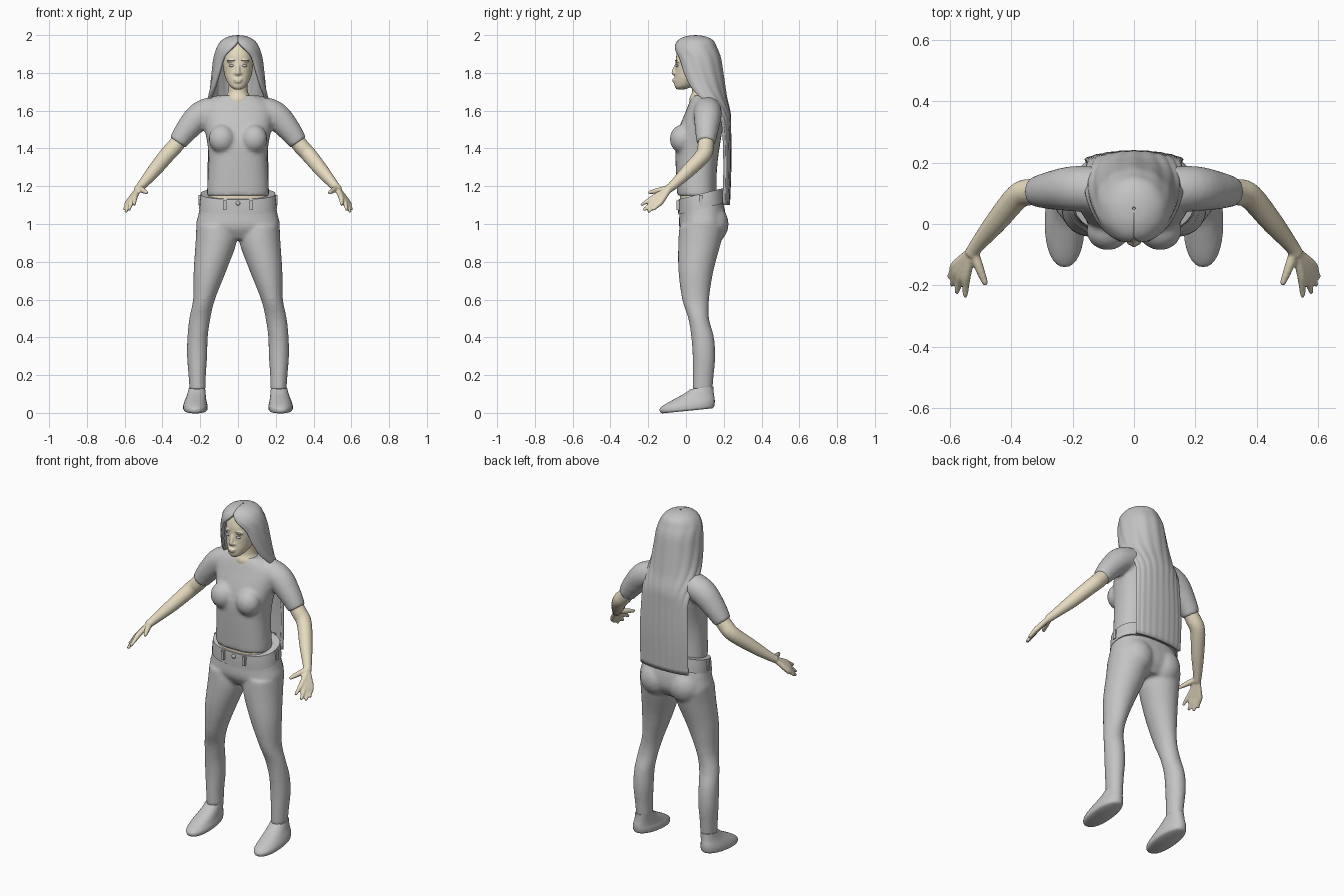
import bpy, bmesh
from math import sin, cos, pi, radians
from mathutils import Vector

cube = bpy.data.objects.get("Cube")
if cube:
    bpy.data.objects.remove(cube)


def material(name, color):
    m = bpy.data.materials.new(name)
    m.use_nodes = True
    m.diffuse_color = (*color, 1)
    m.node_tree.nodes["Principled BSDF"].inputs["Base Color"].default_value = (*color, 1)
    return m


GREY = material("cloth grey", (0.55, 0.55, 0.55))
SKIN = material("warm skin", (0.8, 0.71, 0.53))


def smooth_rows(rows, k=5):
    """Catmull-Rom interpolation through rows of numbers."""
    out, last = [], len(rows) - 1
    for i in range(last):
        quad = zip(rows[max(i - 1, 0)], rows[i], rows[i + 1], rows[min(i + 2, last)])
        quad = list(quad)
        for j in range(k):
            t = j / k
            out.append([b + 0.5 * t * (c - a + t * (2 * a - 5 * b + 4 * c - d + t * (3 * (b - c) + d - a)))
                        for a, b, c, d in quad])
    return out + [list(rows[-1])]


def skin_rings(bm, rings, closed=True):
    """Join rings of points with quads, and cap the ends of closed ones."""
    vs = [[bm.verts.new(p) for p in ring] for ring in rings]
    n = len(vs[0])
    for a, b in zip(vs, vs[1:]):
        for i in range(n if closed else n - 1):
            j = (i + 1) % n
            bm.faces.new((a[i], a[j], b[j], b[i]))
    if closed:
        bm.faces.new(vs[0])
        bm.faces.new(vs[-1])


def loft(bm, rows, s=1, power=2.0, tilt=0.0, n=32):
    """Level sections given as z, x low, x high, y front, y back."""
    rings = []
    for z, x0, x1, y0, y1 in smooth_rows(rows):
        ring = []
        for i in range(n):
            c, d = cos(2 * pi * i / n), sin(2 * pi * i / n)
            c = abs(c) ** (2 / power) * (1 if c > 0 else -1)
            d = abs(d) ** (2 / power) * (1 if d > 0 else -1)
            y = (y0 + y1) / 2 + d * (y1 - y0) / 2
            ring.append((s * ((x0 + x1) / 2 + c * (x1 - x0) / 2), y, z + tilt * (y - 0.08)))
        rings.append(ring)
    skin_rings(bm, rings)


def body(bm, rows, **kw):
    """Loft centred on x = 0, rows as z, half width, y front, y back."""
    loft(bm, [(z, -w, w, a, b) for z, w, a, b in rows], **kw)


def tube(bm, path, s=1, n=16):
    """Round limb through points given as x, y, z, radius."""
    pts = smooth_rows(path)
    rings = []
    for i, p in enumerate(pts):
        d = Vector(pts[min(i + 1, len(pts) - 1)][:3]) - Vector(pts[max(i - 1, 0)][:3])
        q = d.to_track_quat('Z', 'Y')
        ring = [Vector(p[:3]) + q @ Vector((cos(2 * pi * k / n), sin(2 * pi * k / n), 0)) * p[3]
                for k in range(n)]
        rings.append([(s * v.x, v.y, v.z) for v in ring])
    skin_rings(bm, rings)


def ball(bm, center, radii):
    made = bmesh.ops.create_uvsphere(bm, u_segments=20, v_segments=12, radius=1)["verts"]
    for v in made:
        v.co = Vector([c + r * k for c, r, k in zip(center, radii, v.co)])


def box(bm, center, size):
    for v in bmesh.ops.create_cube(bm, size=1)["verts"]:
        v.co = Vector([c + r * k for c, r, k in zip(center, size, v.co)])


def finish(name, bm, mat, voxel=0, relax=3):
    """Make the object; a voxel size fuses its pieces into one soft form."""
    bmesh.ops.recalc_face_normals(bm, faces=bm.faces)
    mesh = bpy.data.meshes.new(name)
    bm.to_mesh(mesh)
    bm.free()
    mesh.materials.append(mat)
    ob = bpy.data.objects.new(name, mesh)
    bpy.context.collection.objects.link(ob)
    if voxel:
        rm = ob.modifiers.new("fuse", 'REMESH')
        rm.mode, rm.voxel_size, rm.use_smooth_shade = 'VOXEL', voxel, True
        sm = ob.modifiers.new("relax", 'SMOOTH')
        sm.factor, sm.iterations = 0.5, relax
    else:
        bpy.ops.object.select_all(action='DESELECT')
        ob.select_set(True)
        bpy.context.view_layer.objects.active = ob
        bpy.ops.object.shade_smooth_by_angle(angle=radians(40))
    return ob


# Shirt: trunk, bust and short sleeves
bm = bmesh.new()
body(bm, [(1.15, .166, -.047, .163), (1.25, .16, -.052, .162), (1.35, .156, -.056, .17),
          (1.43, .163, -.055, .182), (1.52, .18, -.032, .195), (1.6, .185, .0, .198),
          (1.65, .155, .02, .19), (1.68, .1, .035, .17)], power=2.4)
for s in (1, -1):
    ball(bm, (s * .085, -.022, 1.45), (.07, .064, .075))
    tube(bm, [(.08, .11, 1.61, .075), (.19, .115, 1.58, .075), (.265, .11, 1.505, .064),
              (.32, .105, 1.43, .05)], s)
finish("shirt", bm, GREY, .01, 6)

# Trousers: hips, seat and legs
bm = bmesh.new()
body(bm, [(1.12, .195, -.032, .195), (1.05, .21, -.035, .21), (.98, .219, -.035, .208),
          (.92, .15, .0, .17)], power=2.4)
for s in (1, -1):
    ball(bm, (s * .095, .132, 1.0), (.098, .094, .105))
    loft(bm, [(.99, .01, .221, -.035, .205), (.9, .008, .225, -.041, .185), (.75, .063, .235, -.04, .145),
              (.6, .122, .238, -.02, .122), (.5, .146, .258, .012, .122), (.4, .16, .268, .028, .148),
              (.3, .163, .27, .035, .155), (.2, .17, .262, .035, .147), (.12, .17, .257, .035, .14)], s)
finish("trousers", bm, GREY, .01, 5)

# Waistband, belt loops and button
bm = bmesh.new()
body(bm, [(1.08, .206, -.041, .21), (1.12, .203, -.041, .207), (1.16, .198, -.039, .202)],
     power=2.4, tilt=.25)
finish("waistband", bm, GREY)
bm = bmesh.new()
for s in (1, -1):
    box(bm, (s * .07, -.041, 1.1), (.018, .016, .05))
    box(bm, (s * .2, .08, 1.125), (.018, .02, .055))
    box(bm, (s * .1, .207, 1.155), (.018, .016, .055))
ball(bm, (0, -.042, 1.11), (.012, .008, .012))
finish("belt_loops", bm, GREY)

# Bare waist between shirt and trousers
bm = bmesh.new()
body(bm, [(1.08, .17, -.033, .17), (1.2, .15, -.033, .15)], power=2.4)
finish("waist", bm, SKIN)

# Shoes
for side, s in (("left", 1), ("right", -1)):
    bm = bmesh.new()
    loft(bm, [(.018, .17, .28, -.125, .14), (.026, .162, .289, -.137, .148), (.045, .161, .29, -.138, .152),
              (.065, .166, .284, -.11, .152), (.09, .17, .273, -.055, .148), (.11, .172, .266, -.01, .146),
              (.132, .174, .26, .025, .145)], s, power=2.2, tilt=.1)
    finish(side + "_shoe", bm, GREY)

# Bare arms with hands
knuckles = [(.545, -.165, 1.145), (.56, -.16, 1.13), (.571, -.148, 1.123), (.58, -.132, 1.118)]
tips = [(.55, -.238, 1.1), (.578, -.225, 1.072), (.594, -.2, 1.062), (.602, -.175, 1.075)]
for side, s in (("left", 1), ("right", -1)):
    bm = bmesh.new()
    tube(bm, [(.28, .108, 1.48, .04), (.335, .104, 1.41, .043), (.378, .09, 1.363, .042),
              (.45, .005, 1.275, .036), (.51, -.068, 1.205, .025), (.532, -.1, 1.18, .022)], s)
    for k, t in zip(knuckles, tips):
        tube(bm, [(.525, -.085, 1.19, .014), (*k, .015), (*Vector(k).lerp(Vector(t), .5), .0115), (*t, .008)], s)
    tube(bm, [(.522, -.09, 1.19, .016), (.503, -.145, 1.178, .015), (.482, -.198, 1.165, .009)], s)
    finish(side + "_arm", bm, SKIN, .006, 2)

# Head with neck, nose, lips, chin and brow ridges
bm = bmesh.new()
body(bm, [(1.6, .07, .025, .15), (1.66, .07, .018, .15), (1.7, .053, .032, .14), (1.78, .05, .03, .13)])
body(bm, [(1.713, .02, -.05, -.005), (1.73, .043, -.06, .04), (1.765, .064, -.061, .1),
          (1.8, .074, -.058, .13), (1.85, .081, -.055, .145), (1.9, .079, -.05, .145),
          (1.95, .06, -.03, .12), (1.975, .03, .0, .08)], power=2.2)
tube(bm, [(0, -.046, 1.855, .008), (0, -.058, 1.825, .01), (0, -.065, 1.803, .012), (0, -.058, 1.792, .01)])
ball(bm, (0, -.06, 1.764), (.024, .013, .007))
ball(bm, (0, -.059, 1.753), (.02, .013, .007))
for s in (1, -1):
    ball(bm, (s * .013, -.057, 1.798), (.009, .01, .008))
    ball(bm, (s * .034, -.041, 1.862), (.026, .015, .009))
finish("head", bm, SKIN, .005, 2)

# Eyes and eyebrows
for side, s in (("left", 1), ("right", -1)):
    bm = bmesh.new()
    ball(bm, (s * .033, -.046, 1.838), (.016, .009, .007))
    finish(side + "_eye", bm, GREY)
    bm = bmesh.new()
    ball(bm, (s * .036, -.05, 1.866), (.022, .008, .0035))
    finish(side + "_eyebrow", bm, GREY)

# Long hair: a cap open at the face, flowing into a sheet down the back
# Rows hold z, half width, y centre, y radius and half the arc in degrees
hair = [(1.991, .004, .05, .004, 180), (1.985, .045, .05, .05, 180), (1.965, .082, .05, .088, 180),
        (1.93, .106, .05, .106, 164), (1.88, .12, .06, .115, 142), (1.8, .13, .07, .118, 130),
        (1.72, .14, .085, .115, 116), (1.66, .15, .105, .105, 98), (1.58, .16, .145, .083, 74),
        (1.5, .168, .17, .06, 63), (1.3, .174, .185, .046, 65), (1.1, .172, .18, .044, 65)]
bm = bmesh.new()
rings, n = [], 64
for z, w, yc, ry, arc in smooth_rows(hair):
    ring = []
    for i in range(n + 1):
        u = 2 * i / n - 1
        t = u * radians(min(arc, 180))
        strand = 1 + .014 * cos(u * 9 * pi) * min(1, (2 - z) * 8)
        ring.append((w * sin(t) * strand, yc + ry * cos(t) * strand, z))
    rings.append(ring)
skin_rings(bm, rings, closed=False)
ob = finish("hair", bm, GREY)
shell = ob.modifiers.new("thickness", 'SOLIDIFY')
shell.thickness, shell.offset = .017, 0
